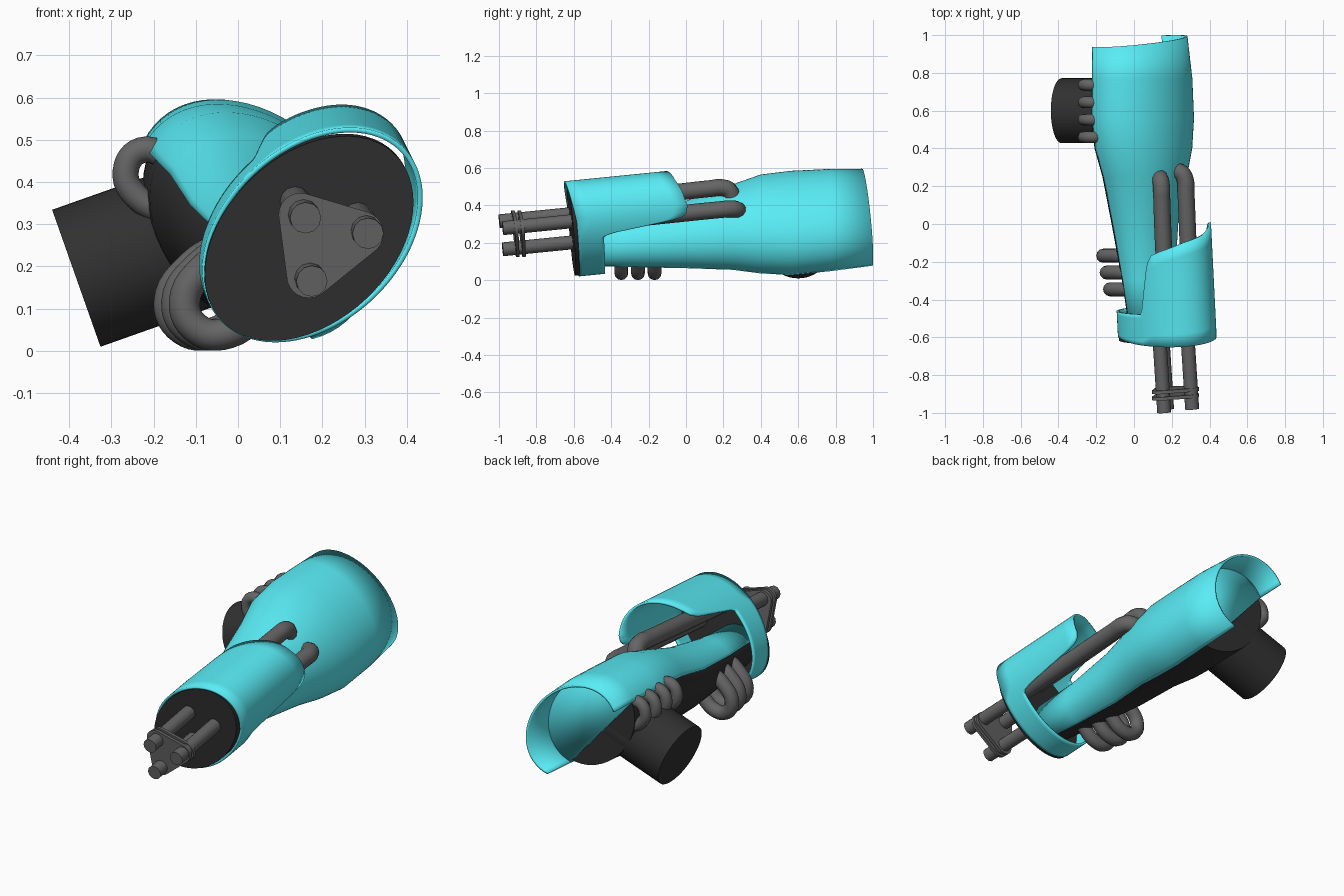
import bpy, bmesh, math
from mathutils import Vector as V

if "Cube" in bpy.data.objects:
    bpy.data.objects.remove(bpy.data.objects["Cube"])


def material(name, rgb):
    m = bpy.data.materials.new(name)
    m.diffuse_color = (*rgb, 1)
    m.use_nodes = True
    m.node_tree.nodes["Principled BSDF"].inputs["Base Color"].default_value = m.diffuse_color
    return m


CYAN = material("cyan", (0.10, 0.84, 0.92))
DARK = material("dark", (0.03, 0.03, 0.03))
GREY = material("hose_grey", (0.13, 0.13, 0.13))


def finish(name, bm, mat, thick=0):
    bmesh.ops.recalc_face_normals(bm, faces=bm.faces)
    me = bpy.data.meshes.new(name)
    bm.to_mesh(me)
    bm.free()
    ob = bpy.data.objects.new(name, me)
    bpy.context.collection.objects.link(ob)
    me.materials.append(mat)
    if thick:
        s = ob.modifiers.new("thickness", "SOLIDIFY")
        s.thickness, s.offset = thick, 0
    bpy.ops.object.select_all(action='DESELECT')
    ob.select_set(True)
    bpy.context.view_layer.objects.active = ob
    bpy.ops.object.shade_smooth_by_angle(angle=math.radians(35))
    return ob


def loft(name, rows, mat, closed=False, caps=False, thick=0):
    """Skin a list of point rows."""
    bm = bmesh.new()
    vs = [[bm.verts.new(p) for p in r] for r in rows]
    n = len(rows[0])
    for a, b in zip(vs, vs[1:]):
        for i in range(n if closed else n - 1):
            j = (i + 1) % n
            bm.faces.new((a[i], a[j], b[j], b[i]))
    if caps:
        bm.faces.new(vs[0])
        bm.faces.new(vs[-1])
    return finish(name, bm, mat, thick)


def tube(name, pts, r, mat=GREY):
    cu = bpy.data.curves.new(name, 'CURVE')
    cu.dimensions = '3D'
    cu.bevel_depth, cu.bevel_resolution, cu.resolution_u = r, 4, 6
    cu.use_fill_caps = True
    sp = cu.splines.new('BEZIER')
    sp.bezier_points.add(len(pts) - 1)
    for b, p in zip(sp.bezier_points, pts):
        b.co = p
        b.handle_left_type = b.handle_right_type = 'AUTO'
    ob = bpy.data.objects.new(name, cu)
    bpy.context.collection.objects.link(ob)
    cu.materials.append(mat)
    bpy.ops.object.select_all(action='DESELECT')
    ob.select_set(True)
    bpy.context.view_layer.objects.active = ob
    bpy.ops.object.convert(target='MESH')
    bpy.ops.object.shade_smooth_by_angle(angle=math.radians(40))


def lerp_table(tab, x):
    for p, q in zip(tab, tab[1:]):
        if x <= q[0]:
            f = max(0, (x - p[0]) / (q[0] - p[0]))
            return [u + (w - u) * f for u, w in zip(p[1:], q[1:])]
    return list(tab[-1][1:])


# Forearm sections: y, centre x, centre z, long radius, short radius
ARM = [(-0.57, .09, .20, .13, .11), (-0.3, .07, .21, .15, .13),
       (0, .05, .24, .19, .165), (.25, .048, .28, .25, .20),
       (.4, .04, .297, .295, .225), (.56, .036, .303, .315, .23),
       (.77, .032, .318, .308, .228), (1.0, .02, .334, .292, .215)]
N, T = V((.707, 0, .707)), V((-.707, 0, .707))


def arm_point(y, t, k=1.0):
    cx, cz, a, b = lerp_table(ARM, y)
    return V((cx, y, cz)) + N * (k * b * math.cos(t)) + T * (k * a * math.sin(t))


# Dark inner forearm
ys = [s[0] for s in ARM[:-1]]
loft("forearm_core", [[arm_point(y, math.tau * i / 48, .95) for i in range(48)] for y in ys],
     DARK, closed=True, caps=True)

# Cyan shell wrapping a little past half, with slanted back edge
half = [math.radians(-114 + 218 * i / 40) for i in range(41)]
rows = [[arm_point(y, t) for t in half] for y in ys]
rows.append([arm_point(.968 - .032 * math.sin(t), t) for t in half])
loft("forearm_shell", rows, CYAN, thick=.012)

# Cyan part of the back bulkhead
bm = bmesh.new()
bm.faces.new([bm.verts.new(arm_point(.775, t, .99)) for t in half])
finish("back_bulkhead", bm, CYAN, .006)

# Front cuff frame: tilted axis and its elliptical section
C = V((.168, -.605, .267))
D = V((-.05, 1, .1)).normalized()
E1 = V((.72, 0, .69))
E1 = (E1 - D * E1.dot(D)).normalized()
E2 = D.cross(E1)
if E2.x > 0:
    E2 = -E2


def cuff_point(t, s, a, b, shift=0):
    return C + D * s + E1 * (a * math.cos(t) + shift) + E2 * (b * math.sin(t))


# Cuff: short ring all round, long sleeve on the outer side
BACK = [(-180, .15), (-66, .15), (-63, .20), (-59, .36), (-54, .56), (-49, .60), (-40, .61),
        (-20, .59), (0, .56), (30, .53), (60, .485), (70, .465), (76, .42), (82, .26), (86, .15), (180, .15)]
angs = [-180 + 360 * i / 144 for i in range(144)]
rows = []
for k in range(9):
    row = []
    for d in angs:
        back = lerp_table(BACK, d)[0]
        front = .012 - .036 * max(0, math.cos(math.radians(d - 45)))
        row.append(cuff_point(math.radians(d), front + (back - front) * k / 8, .293, .206, .012))
    rows.append(row)
loft("front_cuff", rows, CYAN, closed=True, thick=.012)

# Dark front plate inside the cuff
loft("front_disc", [[cuff_point(math.tau * i / 64, s, .285, .198) for i in range(64)] for s in (-.008, .05)],
     DARK, closed=True, caps=True)

# Three barrels
for i, (x, y, z) in enumerate([(.16, -.998, .315), (.308, -.98, .278), (.175, -.98, .165)]):
    p = V((x, y, z))
    tube(f"barrel_{i+1}", [p, p + V((-.027, .42, .042))], .037)

# Two rounded triangular barrel brackets
for k, y in enumerate((-.912, -.878)):
    bm = bmesh.new()
    for cx, cz, r in [(.148, .322, .052), (.292, .278, .053), (.168, .178, .053)]:
        for i in range(24):
            c, s = math.cos(math.tau * i / 24) * r, math.sin(math.tau * i / 24) * r
            for dy in (-.009, .009):
                yy = y + dy - .1 * (cz + s - .26) + .05 * (cx + c - .2)
                bm.verts.new((cx + c, yy, cz + s))
    bmesh.ops.convex_hull(bm, input=bm.verts)
    finish(f"barrel_bracket_{k+1}", bm, GREY)

# Feed pipes through the cuff, bending into the forearm
tube("feed_pipe_upper", [(.178, -.58, .41), (.16, -.2, .452), (.147, .13, .49), (.146, .19, .495),
                         (.14, .233, .478), (.12, .25, .40)], .045)
tube("feed_pipe_outer", [(.305, -.58, .30), (.29, -.2, .338), (.275, .17, .376), (.272, .23, .381),
                         (.25, .27, .378), (.18, .285, .35)], .045)

# Side drum
axis = V((.943, 0, .333))
side = V((-.333, 0, .943))
end = V((-.383, .6, .172))
loft("side_drum", [[end + axis * s + side * (.172 * math.cos(math.tau * i / 48))
                    + V((0, .172 * math.sin(math.tau * i / 48), 0)) for i in range(48)] for s in (0, .36)],
     DARK, closed=True, caps=True)

# Short hoses above the drum
for i in range(4):
    y = .46 + .092 * i
    tube(f"upper_hose_{i+1}", [(x, y, z) for x, z in
         [(-.15, .45), (-.23, .475), (-.266, .425), (-.24, .365), (-.15, .32)]], .031)

# Larger hoses under the wrist
for i in range(3):
    y, dx = -.168 - .089 * i, .018 * i
    tube(f"lower_hose_{i+1}", [(x + dx, y, z) for x, z in
         [(-.03, .25), (-.105, .205), (-.163, .115), (-.13, .05), (-.06, .042), (.03, .11)]], .037)
